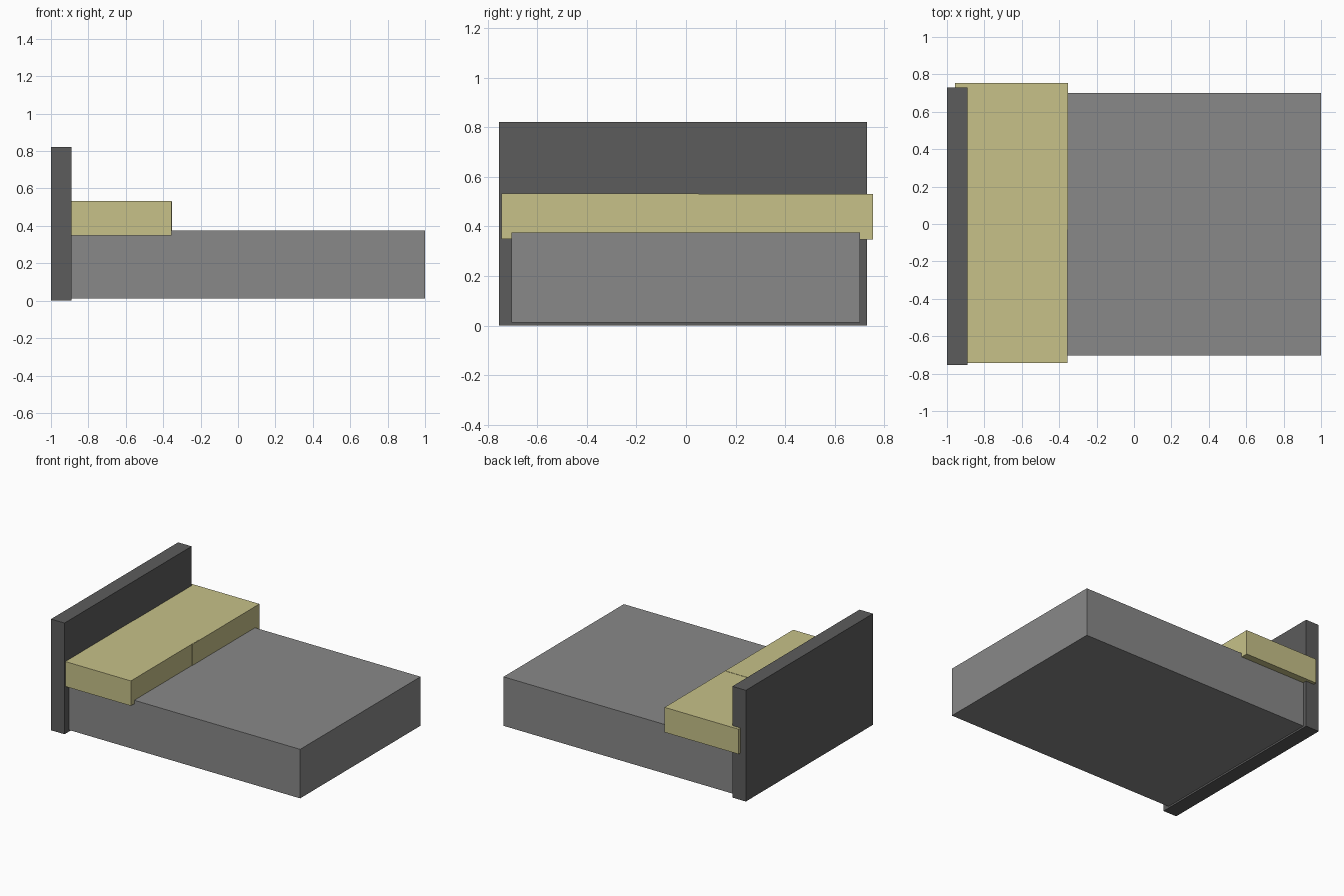
import bpy

if "Cube" in bpy.data.objects:
    bpy.data.objects.remove(bpy.data.objects["Cube"])


def material(name, color):
    mat = bpy.data.materials.new(name)
    mat.diffuse_color = (*color, 1)
    mat.use_nodes = True
    mat.node_tree.nodes["Principled BSDF"].inputs["Base Color"].default_value = mat.diffuse_color
    return mat


def box(name, lo, hi, mat):
    """Axis-aligned box between two opposite corners."""
    center = [(a + b) / 2 for a, b in zip(lo, hi)]
    bpy.ops.mesh.primitive_cube_add(size=1, location=center)
    obj = bpy.context.object
    obj.name = name
    obj.scale = [b - a for a, b in zip(lo, hi)]
    bpy.ops.object.transform_apply(location=False, rotation=False, scale=True)
    obj.data.materials.append(mat)
    return obj


dark = material("dark_grey", (0.107, 0.107, 0.107))
grey = material("mid_grey", (0.25, 0.25, 0.25))
khaki = material("khaki", (0.57, 0.535, 0.25))

# Upright headboard, slightly off centre
box("headboard", (-1, -0.753, 0), (-0.89, 0.73, 0.821), dark)

# Mattress block, just clear of the ground and tucked into the headboard
box("mattress", (-0.9, -0.703, 0.013), (1, 0.701, 0.375), grey)

# Two pillows that overlap in the middle
box("pillow_front", (-0.96, -0.743, 0.349), (-0.355, 0.05, 0.533), khaki)
box("pillow_back", (-0.957, -0.03, 0.347), (-0.352, 0.753, 0.531), khaki)
